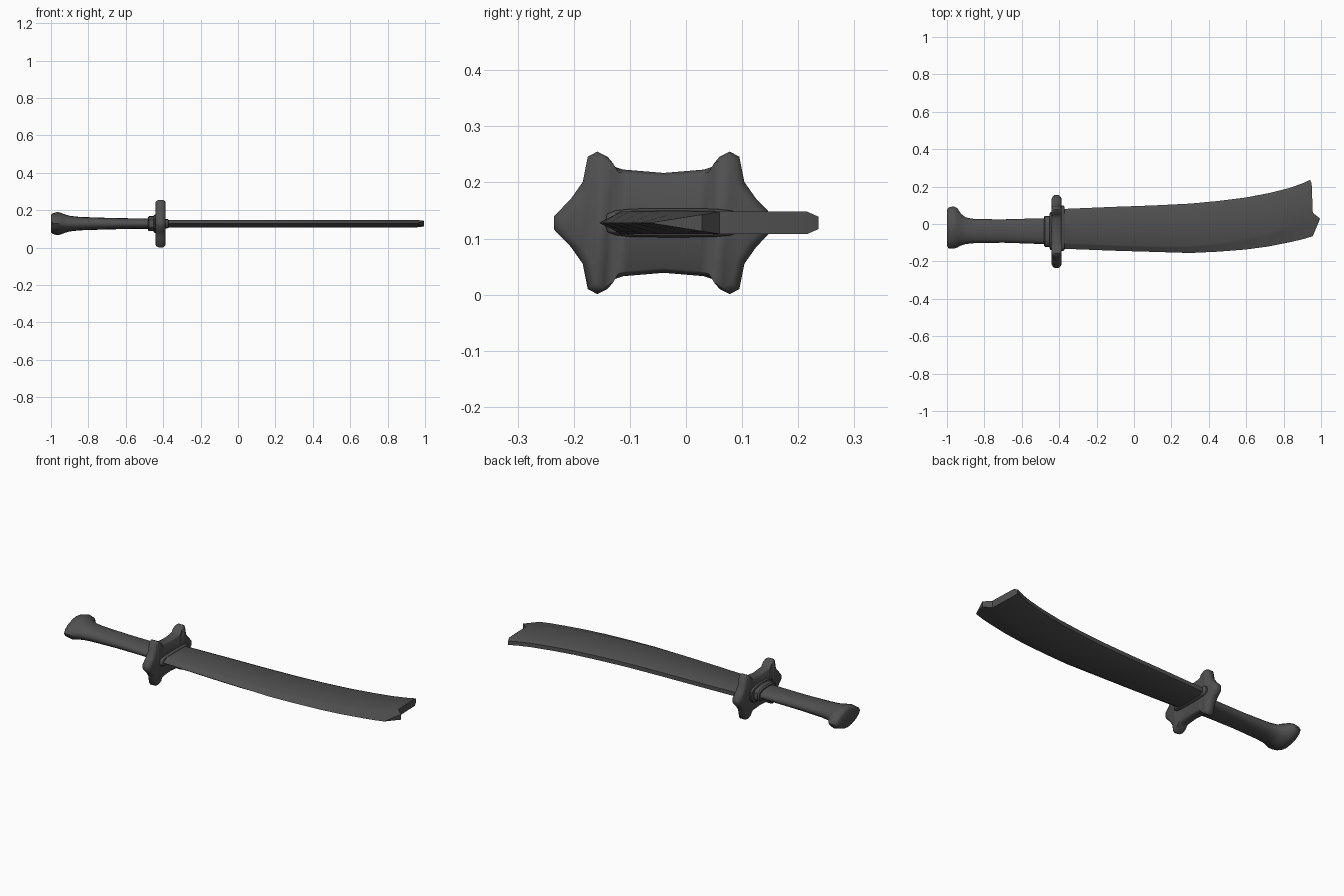
import bpy, bmesh
from math import sin, cos, pi, radians, copysign

ZC = 0.128  # height of the sword's mid plane

# Dark steel used on every part
dark = bpy.data.materials.new("dark_steel")
dark.diffuse_color = (0.08, 0.08, 0.08, 1)


def loft(name, rings, angle=35):
    """Skin a list of closed rings (same point count) and cap both ends."""
    bm = bmesh.new()
    vr = [[bm.verts.new((x, y, ZC + z)) for x, y, z in r] for r in rings]
    n = len(vr[0])
    for a, b in zip(vr, vr[1:]):
        for i in range(n):
            j = (i + 1) % n
            bm.faces.new((a[i], a[j], b[j], b[i]))
    for r in (vr[0], vr[-1]):  # caps as strips joining the two mirrored sides
        for i in range((n - 1) // 2):
            strip = [i, i + 1, n - 2 - i, n - 1 - i]
            bm.faces.new([r[k] for k in dict.fromkeys(strip)])
    bmesh.ops.recalc_face_normals(bm, faces=bm.faces)
    me = bpy.data.meshes.new(name)
    bm.to_mesh(me)
    bm.free()
    me.materials.append(dark)
    ob = bpy.data.objects.new(name, me)
    bpy.context.collection.objects.link(ob)
    bpy.ops.object.select_all(action='DESELECT')
    ob.select_set(True)
    bpy.context.view_layer.objects.active = ob
    bpy.ops.object.shade_smooth_by_angle(angle=radians(angle))
    return ob


def oval(x, y0, y1, h, p=1.0, n=16):
    """Oval ring across x from y0 to y1; p < 1 is boxier, p > 1 more diamond."""
    def f(v):
        return copysign(abs(v) ** p, v)
    c, r = (y0 + y1) / 2, (y1 - y0) / 2
    return [(x, c + r * f(cos(2 * pi * i / n)), h * f(sin(2 * pi * i / n)))
            for i in range(n)]


# Grip with flared pommel
loft("grip", [oval(*r) for r in [
    (-1.0, -0.115, 0.075, 0.045, 1.2), (-0.992, -0.13, 0.088, 0.055, 1.2),
    (-0.965, -0.132, 0.095, 0.062, 1.2), (-0.945, -0.126, 0.085, 0.057, 1.2),
    (-0.925, -0.115, 0.055, 0.049, 1.1), (-0.9, -0.107, 0.035, 0.042, 1.0),
    (-0.85, -0.102, 0.026, 0.036, 0.9), (-0.7, -0.1, 0.025, 0.031, 0.9),
    (-0.55, -0.105, 0.029, 0.028, 0.9), (-0.47, -0.108, 0.031, 0.028, 0.9)]], 50)

# Stepped collar behind the guard
loft("collar", [oval(*r, p=0.75) for r in [
    (-0.482, -0.115, 0.038, 0.034), (-0.475, -0.122, 0.044, 0.04),
    (-0.452, -0.122, 0.044, 0.04), (-0.45, -0.135, 0.06, 0.046),
    (-0.445, -0.14, 0.065, 0.049), (-0.425, -0.14, 0.065, 0.049)]])

# Guard: one quarter outline around y = -0.04, mirrored both ways
quarter = [(0.195, 0.012), (0.165, 0.043), (0.144, 0.073), (0.135, 0.118),
           (0.118, 0.127), (0.1, 0.118), (0.09, 0.101), (0.072, 0.095)]
half = quarter + [(0, 0.089)] + [(-y, z) for y, z in reversed(quarter)]
outline = half + [(y, -z) for y, z in reversed(half)]
loft("guard", [[(x, -0.04 + y * s, z * s) for y, z in outline] for x, s in [
    (-0.44, 0.9), (-0.435, 0.955), (-0.425, 1), (-0.402, 1),
    (-0.392, 0.955), (-0.387, 0.9)]], 50)

# Socket holding the blade root
loft("blade_socket", [oval(*r, p=0.5) for r in [
    (-0.4, -0.145, 0.1, 0.026), (-0.378, -0.145, 0.1, 0.026),
    (-0.372, -0.138, 0.092, 0.022)]], 50)


# Blade: thick spine, flat sides, wedge down to the cutting edge
def section(x, spine, bevel, edge, dx=(0, 0, 0, 0, 0)):
    side = [(x + dx[0], spine, 0.011), (x + dx[1], spine - 0.02, 0.02),
            (x + dx[2], bevel, 0.02),
            (x + dx[3], bevel + (edge - bevel) * 0.25, 0.015)]
    return (side + [(x + dx[4], edge, 0)]
            + [(px, y, -z) for px, y, z in reversed(side)])


loft("blade", [section(*s) for s in [
    (-0.39, 0.08, -0.1, -0.132), (-0.1, 0.092, -0.112, -0.143),
    (0.1, 0.099, -0.118, -0.149), (0.3, 0.109, -0.115, -0.155),
    (0.45, 0.123, -0.1, -0.148), (0.6, 0.142, -0.075, -0.136),
    (0.72, 0.165, -0.045, -0.12), (0.83, 0.192, -0.005, -0.098),
    (0.9, 0.217, 0.03, -0.082),
    (0.95, 0.236, 0.06, -0.065, (-0.008, 0, 0.006, 0.045, 0.006))]], 35)
